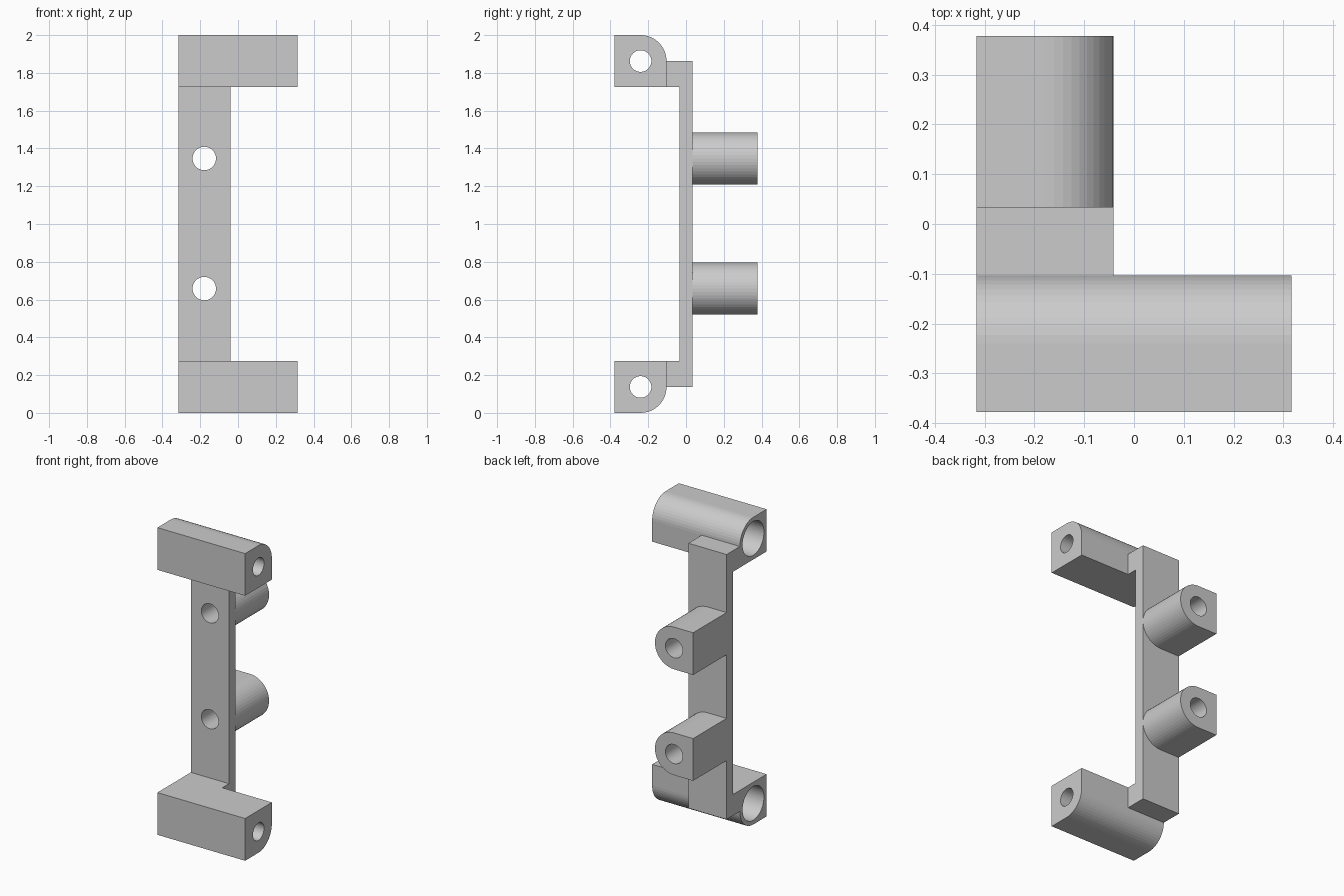
import bpy, bmesh
from math import sin, cos, pi
from mathutils import Vector

if "Cube" in bpy.data.objects:
    bpy.data.objects.remove(bpy.data.objects["Cube"])

X0, X1 = -0.316, 0.316       # overall width
W = 0.275                    # width of rail, bosses and end blocks
R = W / 2
YB = 0.378                   # half depth
T = 0.034                    # half rail thickness
YK = -YB + W                 # back face of end blocks


def extrude(name, points, vec):
    """Extrude a planar outline along vec into a closed solid."""
    bm = bmesh.new()
    face = bm.faces.new([bm.verts.new(p) for p in points])
    res = bmesh.ops.extrude_face_region(bm, geom=[face])
    verts = [g for g in res["geom"] if isinstance(g, bmesh.types.BMVert)]
    bmesh.ops.translate(bm, verts=verts, vec=Vector(vec))
    bmesh.ops.recalc_face_normals(bm, faces=bm.faces)
    me = bpy.data.meshes.new(name)
    bm.to_mesh(me)
    bm.free()
    ob = bpy.data.objects.new(name, me)
    bpy.context.collection.objects.link(ob)
    return ob


def arc(cu, cv, r, a0, a1, n):
    return [(cu + r * cos(a0 + (a1 - a0) * i / n),
             cv + r * sin(a0 + (a1 - a0) * i / n)) for i in range(n + 1)]


def cylinder(name, u, v, r, axis, start, end):
    """Round cutter along x (u, v = y, z) or along y (u, v = x, z)."""
    ring = arc(u, v, r, 0, 2 * pi, 48)[:-1]
    if axis == "x":
        return extrude(name, [(start, a, b) for a, b in ring], (end - start, 0, 0))
    return extrude(name, [(a, start, b) for a, b in ring], (0, end - start, 0))


def boolean(target, tool, op):
    mod = target.modifiers.new(op, "BOOLEAN")
    mod.operation, mod.solver, mod.object = op, "EXACT", tool
    bpy.context.view_layer.objects.active = target
    bpy.ops.object.modifier_apply(modifier=mod.name)
    bpy.data.objects.remove(tool, do_unlink=True)


# C-shaped rail with short forward lips at both ends
lower = [(T, R), (YK, R), (YK, W), (-T, W)]
rail_profile = lower + [(y, 2 - z) for y, z in reversed(lower)]
bracket = extrude("mounting_bracket", [(X0, y, z) for y, z in rail_profile], (W, 0, 0))

# End blocks, rounded on the outer back edge, mirrored about mid height
block = [(-YB, W), (-YB, 0)] + arc(YK - R, R, R, -pi / 2, 0, 12) + [(YK, W)]
for flip in (False, True):
    pts = [(X0, y, 2 - z if flip else z) for y, z in block]
    boolean(bracket, extrude("end_block", pts, (X1 - X0, 0, 0)), "UNION")

# D-shaped bosses on the back of the rail
hole_heights = (0.658, 1.347)
for zc in hole_heights:
    outline = [(X0, zc + R), (X0, zc - R)] + arc(X0 + R, zc, R, -pi / 2, pi / 2, 24)
    boolean(bracket, extrude("boss", [(x, T, z) for x, z in outline],
                             (0, YB - T, 0)), "UNION")

# Through holes in the bosses
for zc in hole_heights:
    boolean(bracket, cylinder("boss_hole", X0 + R, zc, 0.062, "y", -0.2, 0.5), "DIFFERENCE")

# Stepped holes along the end blocks: wide from the left, narrow on the right
for zc in (R, 2 - R):
    boolean(bracket, cylinder("pin_hole", YK - R, zc, 0.057, "x", -0.5, 0.5), "DIFFERENCE")
    boolean(bracket, cylinder("head_hole", YK - R, zc, 0.11, "x", -0.5, 0.08), "DIFFERENCE")
